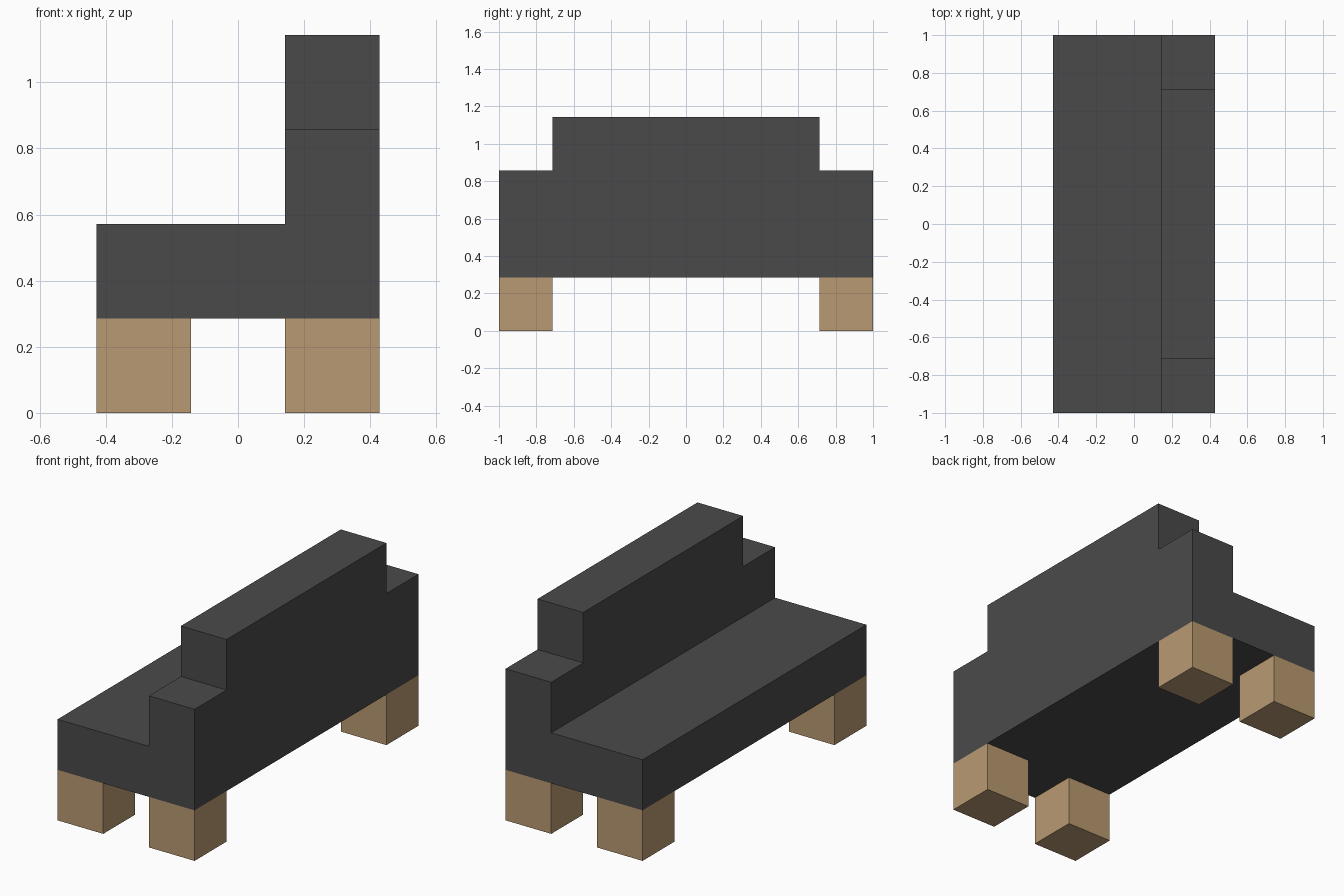
import bpy, bmesh

if "Cube" in bpy.data.objects:
    bpy.data.objects.remove(bpy.data.objects["Cube"])

U = 2 / 7  # block unit: the sofa is 3 x 7 x 4 blocks


def material(name, color):
    mat = bpy.data.materials.new(name)
    mat.diffuse_color = (*color, 1)
    mat.use_nodes = True
    mat.node_tree.nodes["Principled BSDF"].inputs["Base Color"].default_value = mat.diffuse_color
    return mat


def extrude_profile(name, profile, y0, y1, mat):
    """Extrude an (x, z) outline along y; all values in block units."""
    bm = bmesh.new()
    face = bm.faces.new([bm.verts.new((x * U, y0 * U, z * U)) for x, z in profile])
    new = bmesh.ops.extrude_face_region(bm, geom=[face])["geom"]
    verts = [v for v in new if isinstance(v, bmesh.types.BMVert)]
    bmesh.ops.translate(bm, verts=verts, vec=(0, (y1 - y0) * U, 0))
    bmesh.ops.recalc_face_normals(bm, faces=bm.faces)
    mesh = bpy.data.meshes.new(name)
    bm.to_mesh(mesh)
    bm.free()
    mesh.materials.append(mat)
    obj = bpy.data.objects.new(name, mesh)
    bpy.context.collection.objects.link(obj)
    return obj


def rect(x0, x1, z0, z1):
    return [(x0, z0), (x1, z0), (x1, z1), (x0, z1)]


fabric = material("dark grey fabric", (0.0685, 0.0685, 0.0685))
wood = material("light wood", (0.485, 0.323, 0.168))

# Seat and lower backrest as one L-shaped section
extrude_profile("seat_and_backrest",
                [(-1.5, 1), (1.5, 1), (1.5, 3), (0.5, 3), (0.5, 2), (-1.5, 2)],
                -3.5, 3.5, fabric)

# Raised middle of the backrest
extrude_profile("backrest_top", rect(0.5, 1.5, 3, 4), -2.5, 2.5, fabric)

# Four corner legs
for x, side in ((-1.5, "left"), (0.5, "right")):
    for y, end in ((-3.5, "front"), (2.5, "back")):
        extrude_profile(f"{end}_{side}_leg", rect(x, x + 1, 0, 1), y, y + 1, wood)
